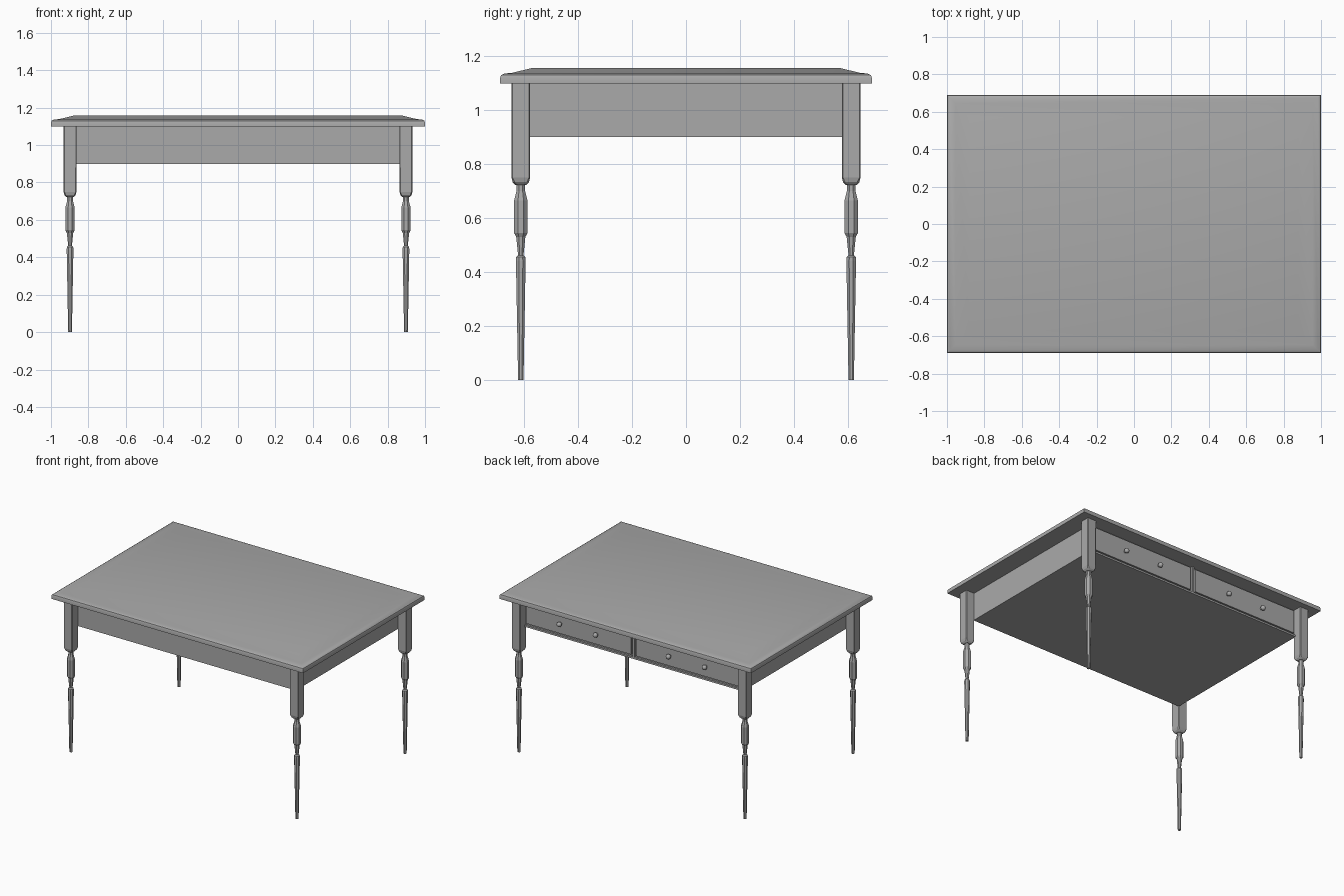
import bpy, bmesh, math
from mathutils import Matrix

if "Cube" in bpy.data.objects:
    bpy.data.objects.remove(bpy.data.objects["Cube"])

grey = bpy.data.materials.new("plain_grey")
grey.use_nodes = True
colour = (0.4, 0.4, 0.4, 1)
grey.diffuse_color = colour
grey.node_tree.nodes["Principled BSDF"].inputs["Base Color"].default_value = colour


def add_object(name, bm, smooth_angle=None):
    bmesh.ops.recalc_face_normals(bm, faces=bm.faces)
    mesh = bpy.data.meshes.new(name)
    bm.to_mesh(mesh)
    bm.free()
    mesh.materials.append(grey)
    obj = bpy.data.objects.new(name, mesh)
    bpy.context.collection.objects.link(obj)
    if smooth_angle:
        bpy.ops.object.select_all(action="DESELECT")
        obj.select_set(True)
        bpy.context.view_layer.objects.active = obj
        bpy.ops.object.shade_smooth_by_angle(angle=math.radians(smooth_angle))
    return obj


def box(name, low, high):
    bm = bmesh.new()
    bmesh.ops.create_cube(bm, size=1)
    for v in bm.verts:
        v.co = [l + (c + 0.5) * (h - l) for l, h, c in zip(low, high, v.co)]
    return add_object(name, bm)


def loft(rings):
    """Skin a stack of equal-length rings and cap both ends."""
    bm = bmesh.new()
    loops = [[bm.verts.new(p) for p in ring] for ring in rings]
    for a, b in zip(loops, loops[1:]):
        for i in range(len(a)):
            j = (i + 1) % len(a)
            bm.faces.new((a[i], a[j], b[j], b[i]))
    bm.faces.new(loops[0][::-1])
    bm.faces.new(loops[-1])
    return bm


def chamfered_square(x, y, half, cut, z):
    k = half - cut
    pts = [(half, -k), (half, k), (k, half), (-k, half),
           (-half, k), (-half, -k), (-k, -half), (k, -half)]
    return [(x + px, y + py, z) for px, py in pts]


# Moulded table top: inset from the rim and height
rim = [(0, 1.10), (0, 1.12), (0.004, 1.130), (0.015, 1.136), (0.045, 1.139), (0.12, 1.157)]
rings = []
for inset, z in rim:
    hx, hy = 1 - inset, 0.69 - inset
    rings.append([(-hx, -hy, z), (hx, -hy, z), (hx, hy, z), (-hx, hy, z)])
add_object("table_top", loft(rings), 30)

# Turned legs: height, half width, chamfer as a share of half width
octagon = 0.586
leg_profile = [(0, 0.010, octagon), (0.44, 0.018, octagon), (0.455, 0.017, octagon),
               (0.462, 0.010, octagon), (0.53, 0.017, octagon), (0.545, 0.025, octagon),
               (0.665, 0.025, octagon), (0.70, 0.016, octagon), (0.722, 0.016, octagon),
               (0.724, 0.022, 0.4), (0.733, 0.030, 0.25), (0.75, 0.0345, 0.12),
               (1.10, 0.035, 0.12)]
for side, sx in (("left", 1), ("right", -1)):
    for end, sy in (("front", -1), ("back", 1)):
        rings = [chamfered_square(sx * 0.898, sy * 0.613, h, h * c, z)
                 for z, h, c in leg_profile]
        add_object(f"{end}_{side}_leg", loft(rings))

# Apron body set between the inner corners of the legs
box("apron_body", (-0.868, -0.583, 0.90), (0.868, 0.583, 1.10))

# Back rails and centre divider framing the drawers
box("lower_rail", (-0.865, 0.58, 0.90), (0.865, 0.597, 0.913))
box("drawer_divider", (-0.008, 0.58, 0.90), (0.008, 0.597, 1.10))

# Drawer fronts with round knobs
for side, sx in (("left", 1), ("right", -1)):
    xs = sorted((sx * 0.02, sx * 0.855))
    box(f"{side}_drawer", (xs[0], 0.58, 0.925), (xs[1], 0.594, 1.09))
    for place, x in (("inner", 0.29), ("outer", 0.577)):
        bm = bmesh.new()
        bmesh.ops.create_uvsphere(bm, u_segments=16, v_segments=10, radius=0.017,
                                  matrix=Matrix.Translation((sx * x, 0.615, 1.0)))
        bmesh.ops.create_cone(bm, segments=12, radius1=0.008, radius2=0.008, depth=0.02,
                              cap_ends=True, matrix=Matrix.Translation((sx * x, 0.598, 1.0))
                              @ Matrix.Rotation(math.pi / 2, 4, "X"))
        add_object(f"{side}_{place}_knob", bm, 40)
